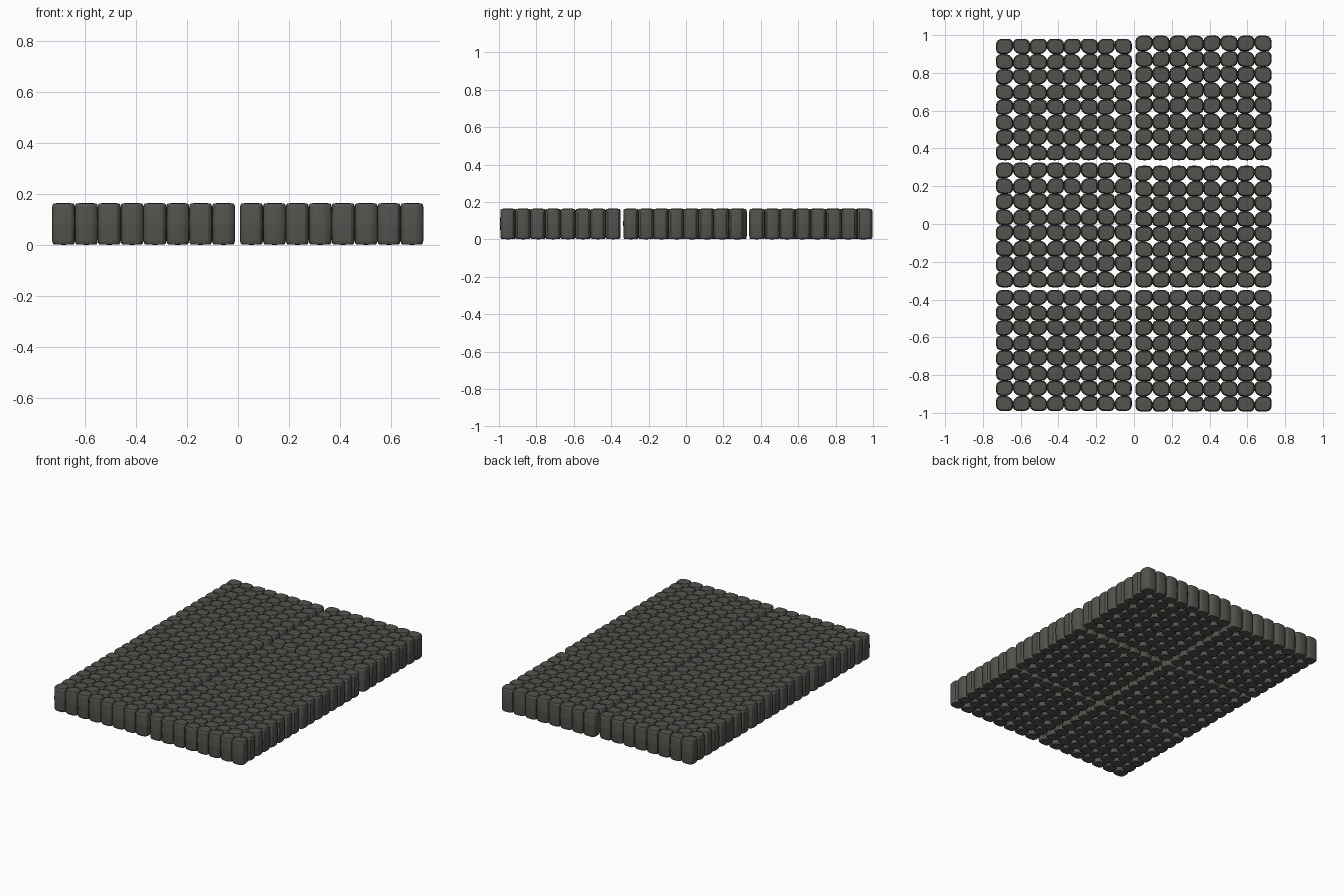
import bpy, bmesh, math

if "Cube" in bpy.data.objects:
    bpy.data.objects.remove(bpy.data.objects["Cube"])

mat = bpy.data.materials.new("dark olive grey")
mat.diffuse_color = (0.085, 0.085, 0.075, 1)
mat.use_nodes = True
mat.node_tree.nodes["Principled BSDF"].inputs["Base Color"].default_value = mat.diffuse_color

SEGS = 20
HEIGHT = 0.165
# cushion profile: height and outline scale
PROFILE = [(0.002, 0.86), (0.008, 0.95), (0.018, 0.985), (0.068, 0.99), (0.071, 1.0),
           (0.096, 1.0), (0.099, 0.99), (0.147, 0.985), (0.157, 0.95), (0.163, 0.86)]


def outline(a, b, sx, sy):
    """Rounded lobe outline; the corner facing the hole is the roundest."""
    pts = []
    for i in range(SEGS):
        t = 2 * math.pi * i / SEGS
        c, s = math.cos(t), math.sin(t)
        if c > 1e-6 and s > 1e-6:
            n = 2.0          # hole corner
        elif c < -1e-6 and s < -1e-6:
            n = 3.0          # outer corner
        else:
            n = 3.8          # corners beside the neighbouring lobe
        r = (abs(c) ** n + abs(s) ** n) ** (-1 / n)
        pts.append((-sx * a * r * c, -sy * b * r * s))
    return pts


def add_lobe(bm, cx, cy, a, b, sx, sy):
    pts = outline(a, b, sx, sy)
    rings = [[bm.verts.new((cx + x * k, cy + y * k, z)) for x, y in pts] for z, k in PROFILE]
    for lo, hi in zip(rings, rings[1:]):
        for i in range(SEGS):
            j = (i + 1) % SEGS
            bm.faces.new((lo[i], lo[j], hi[j], hi[i]))
    # shallow domed caps
    for ring, z in ((rings[0], 0.0), (rings[-1], HEIGHT)):
        tip = bm.verts.new((cx, cy, z))
        for i in range(SEGS):
            bm.faces.new((ring[i], ring[(i + 1) % SEGS], tip))


def block(name, x0, x1, y0, y1):
    """One slab of 4 x 4 cells, each cell four lobes around a star hole."""
    bm = bmesh.new()
    w, d = (x1 - x0) / 4, (y1 - y0) / 4
    for ix in range(4):
        for iy in range(4):
            cx, cy = x0 + (ix + 0.5) * w, y0 + (iy + 0.5) * d
            for sx in (-1, 1):
                for sy in (-1, 1):
                    add_lobe(bm, cx + sx * w / 4, cy + sy * d / 4,
                             w / 4 * 1.015, d / 4 * 1.015, sx, sy)
    bmesh.ops.recalc_face_normals(bm, faces=bm.faces)
    me = bpy.data.meshes.new(name)
    bm.to_mesh(me)
    bm.free()
    me.materials.append(mat)
    ob = bpy.data.objects.new(name, me)
    bpy.context.collection.objects.link(ob)
    bpy.context.view_layer.objects.active = ob
    ob.select_set(True)


# two columns of three slabs
ROWS = {"left": (-0.73, -0.012, [(-0.99, -0.35), (-0.335, 0.325), (0.338, 0.98)]),
        "right": (0.008, 0.728, [(-0.993, -0.35), (-0.335, 0.308), (0.338, 0.997)])}
for side, (x0, x1, rows) in ROWS.items():
    for i, (y0, y1) in enumerate(rows):
        block(f"{side}_paving_slab_{i + 1}", x0, x1, y0, y1)

bpy.ops.object.shade_smooth_by_angle(angle=math.radians(30))
